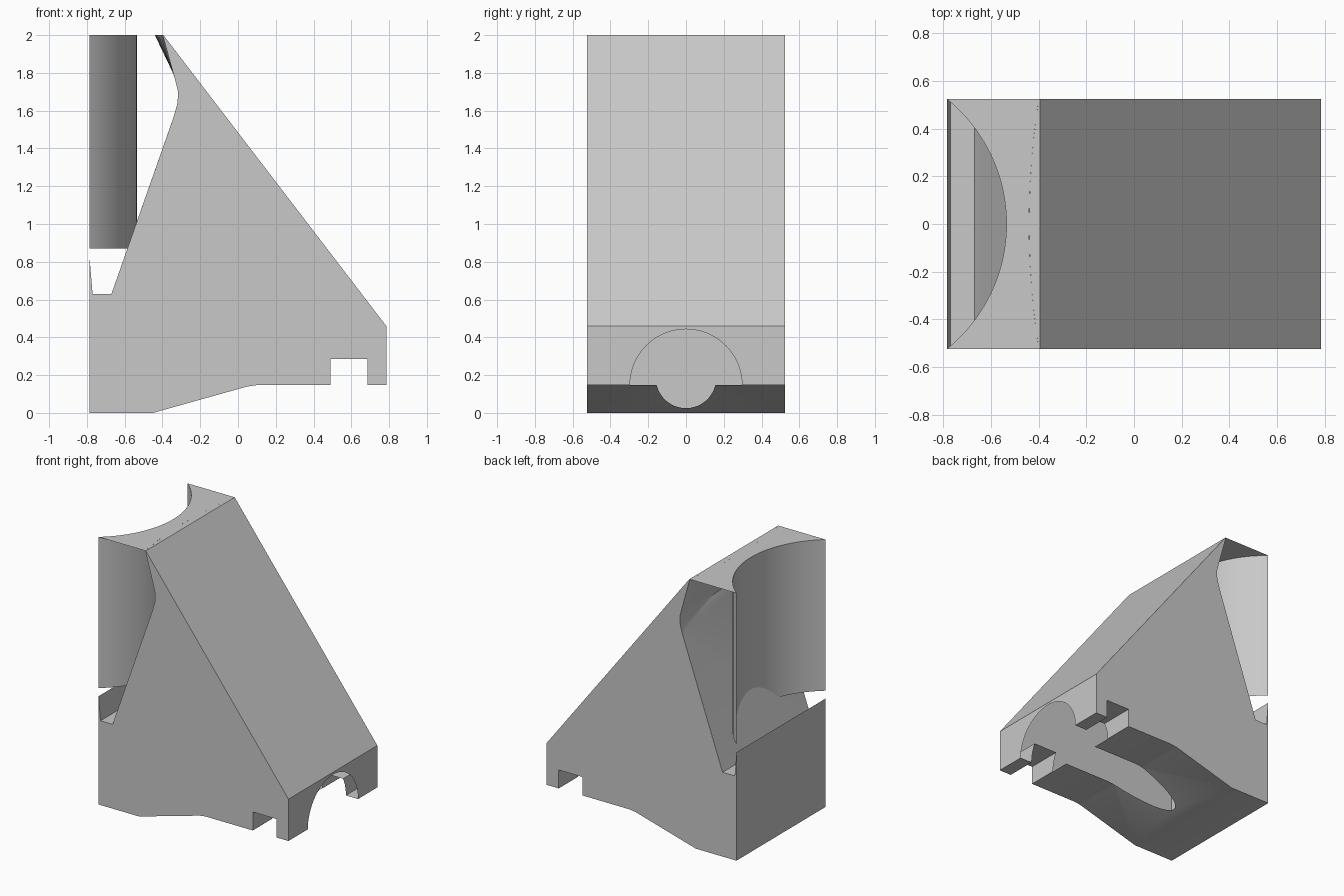
import bpy, bmesh, math
from mathutils import Matrix

cube = bpy.data.objects.get("Cube")
if cube:
    bpy.data.objects.remove(cube, do_unlink=True)

HALF = 0.525            # half width in y
LEFT = -0.785
ARC_X, ARC_R = -1.209, 0.674

grey = bpy.data.materials.new("light_grey")
grey.use_nodes = True
COLOUR = (0.58, 0.58, 0.58, 1)
grey.diffuse_color = COLOUR
grey.node_tree.nodes["Principled BSDF"].inputs["Base Color"].default_value = COLOUR


def finish(name, bm, slots=1):
    mesh = bpy.data.meshes.new(name)
    bm.to_mesh(mesh)
    bm.free()
    for _ in range(slots):
        mesh.materials.append(grey)
    obj = bpy.data.objects.new(name, mesh)
    bpy.context.collection.objects.link(obj)
    return obj


def smooth(obj):
    bpy.ops.object.select_all(action='DESELECT')
    obj.select_set(True)
    bpy.context.view_layer.objects.active = obj
    bpy.ops.object.shade_smooth_by_angle(angle=math.radians(25))


def strip(bm, edge_a, edge_b):
    """Ribbon of quads between two point rows."""
    a = [bm.verts.new(p) for p in edge_a]
    b = [bm.verts.new(p) for p in edge_b]
    for i in range(len(a) - 1):
        bm.faces.new((a[i], a[i + 1], b[i + 1], b[i]))


def bulge(y):
    return 1 - (y / HALF) ** 2


# Body: side profile carried across the width, overhang fuller in the middle
OUTLINE = [(LEFT, 0), (-0.45, 0), (-0.4, 0.014), (0.05, 0.14), (0.1, 0.147),
           (0.49, 0.147), (0.49, 0.285), (0.685, 0.285), (0.685, 0.147),
           (0.785, 0.147), (0.785, 0.46), (-0.395, 2)]
HOOK_SIDE = [(-0.399, 2), (-0.335, 1.77), (-0.317, 1.70), (-0.32, 1.64), (-0.343, 1.56)]
HOOK_MID = [(-0.44, 2), (-0.335, 1.78), (-0.315, 1.74), (-0.30, 1.71), (-0.294, 1.70)]
FLOOR = [(-0.67, 0.63), (-0.77, 0.63), (LEFT, 0.81)]


def section(y):
    t = bulge(y)
    hook = [(a + (c - a) * t, b + (d - b) * t)
            for (a, b), (c, d) in zip(HOOK_SIDE, HOOK_MID)]
    return OUTLINE + hook + FLOOR


bm = bmesh.new()
STEPS = 12
rings = []
for k in range(STEPS + 1):
    y = -HALF + 2 * HALF * k / STEPS
    rings.append([bm.verts.new((x, y, z)) for x, z in section(y)])
n = len(rings[0])
for r, s in zip(rings, rings[1:]):
    for i in range(n):
        j = (i + 1) % n
        bm.faces.new((r[i], r[j], s[j], s[i]))
bm.faces.new(rings[0])
bm.faces.new(rings[-1])
bmesh.ops.recalc_face_normals(bm, faces=bm.faces)
bmesh.ops.dissolve_limit(bm, angle_limit=0.002, verts=bm.verts, edges=bm.edges)
body = finish("body", bm, 2)


# Openings: arch through the foot and rounded groove under the base
def rod_cutter(name, radius, z, x0, x1):
    bm = bmesh.new()
    place = Matrix.Translation(((x0 + x1) / 2, 0, z)) @ Matrix.Rotation(math.pi / 2, 4, 'Y')
    bmesh.ops.create_cone(bm, cap_ends=True, segments=64, radius1=radius,
                          radius2=radius, depth=x1 - x0, matrix=place)
    for f in bm.faces:
        f.material_index = 1
    obj = finish(name, bm, 2)
    obj.hide_render = True
    mod = body.modifiers.new(name, 'BOOLEAN')
    mod.operation = 'DIFFERENCE'
    mod.solver = 'EXACT'
    mod.material_mode = 'INDEX'
    mod.object = obj
    return obj


cutters = [rod_cutter("arch_cutter", 0.297, 0.146, 0.488, 0.9),
           rod_cutter("groove_cutter", 0.16, 0.185, -0.6, 0.6)]
bpy.context.view_layer.update()
graph = bpy.context.evaluated_depsgraph_get()
cut_mesh = bpy.data.meshes.new_from_object(body.evaluated_get(graph))
body.modifiers.clear()
body.data = cut_mesh
for c in cutters:
    bpy.data.objects.remove(c, do_unlink=True)

# The openings have no inner lining: the body is a shell
bm = bmesh.new()
bm.from_mesh(cut_mesh)
lining = [f for f in bm.faces if f.material_index == 1]
bmesh.ops.delete(bm, geom=lining, context='FACES')
bm.to_mesh(cut_mesh)
bm.free()
while len(cut_mesh.materials) > 1:
    cut_mesh.materials.pop(index=1)
smooth(body)

# Curved back wall and the thin top plate that joins it to the body
ys = [HALF * math.sin(math.pi / 2 * k / 24) for k in range(-24, 25)]
arc = [(max(LEFT, ARC_X + math.sqrt(ARC_R ** 2 - y * y)), y) for y in ys]

bm = bmesh.new()
strip(bm, [(x, y, 0.87) for x, y in arc], [(x, y, 2) for x, y in arc])
smooth(finish("curved_wall", bm))

bm = bmesh.new()
strip(bm, [(-0.399 - 0.041 * bulge(y), y, 2) for y in ys], [(x, y, 2) for x, y in arc])
finish("top_plate", bm)
